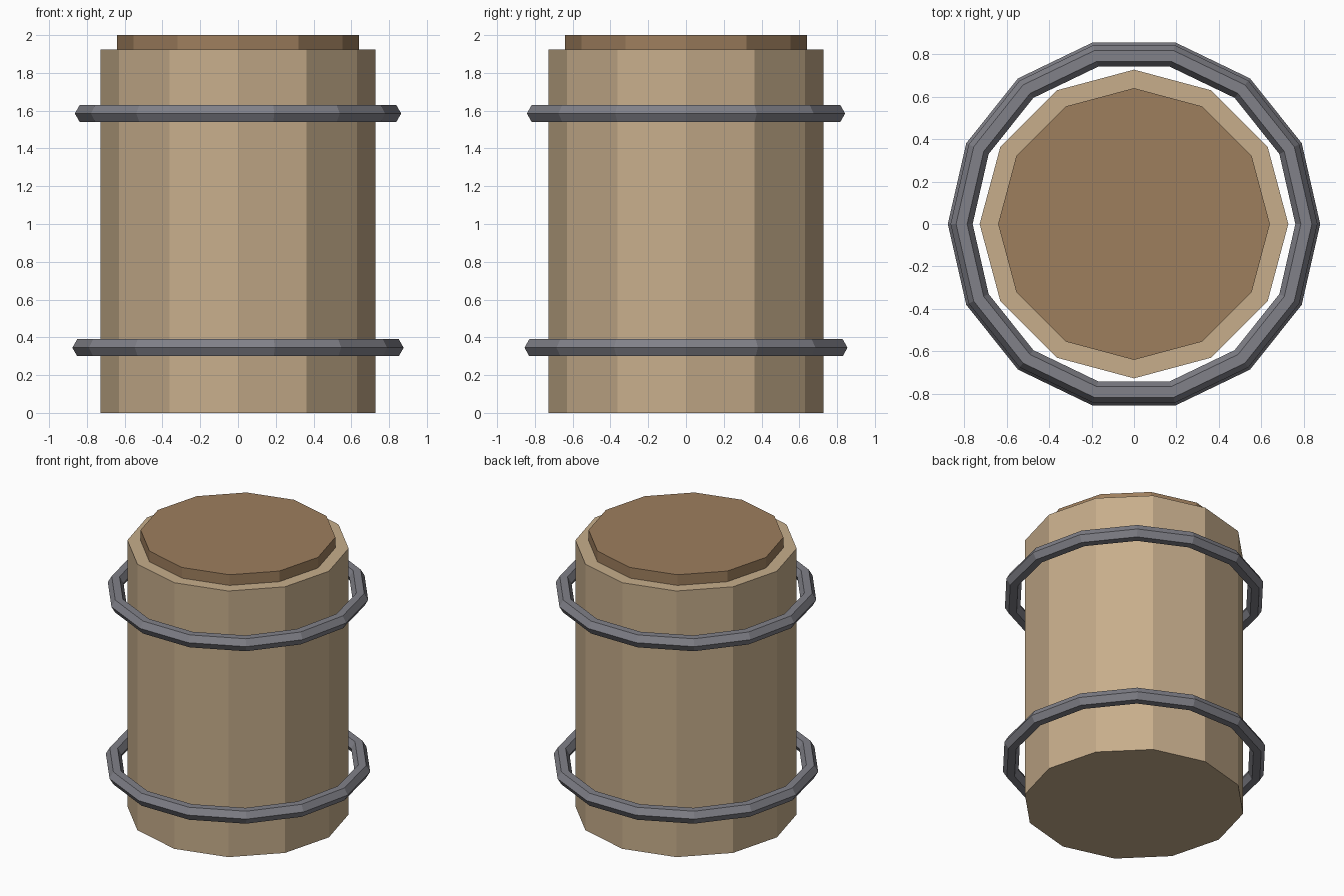
import bpy

if "Cube" in bpy.data.objects:
    bpy.data.objects.remove(bpy.data.objects["Cube"])


def material(name, rgb):
    mat = bpy.data.materials.new(name)
    mat.diffuse_color = (*rgb, 1)
    mat.use_nodes = True
    mat.node_tree.nodes["Principled BSDF"].inputs["Base Color"].default_value = mat.diffuse_color
    return mat


def cylinder(name, radius, z0, z1, mat):
    bpy.ops.mesh.primitive_cylinder_add(vertices=12, radius=radius, depth=z1 - z0,
                                        location=(0, 0, (z0 + z1) / 2))
    obj = bpy.context.object
    obj.name = name
    obj.data.materials.append(mat)


def hoop(name, major, z, mat):
    bpy.ops.mesh.primitive_torus_add(major_segments=14, minor_segments=6,
                                     major_radius=major, minor_radius=0.052,
                                     location=(0, 0, z))
    obj = bpy.context.object
    obj.name = name
    obj.data.materials.append(mat)
    obj.data.shade_flat()


wood = material("light_wood", (0.57, 0.42, 0.26))
dark_wood = material("dark_wood", (0.34, 0.21, 0.11))
iron = material("iron", (0.22, 0.22, 0.25))

# Barrel body and its inset lid
cylinder("barrel_body", 0.727, 0, 1.923, wood)
cylinder("barrel_lid", 0.64, 1.923, 2.0, dark_wood)

# Loose hoops; the lower one is slightly wider
hoop("lower_hoop", 0.825, 0.345, iron)
hoop("upper_hoop", 0.812, 1.585, iron)
